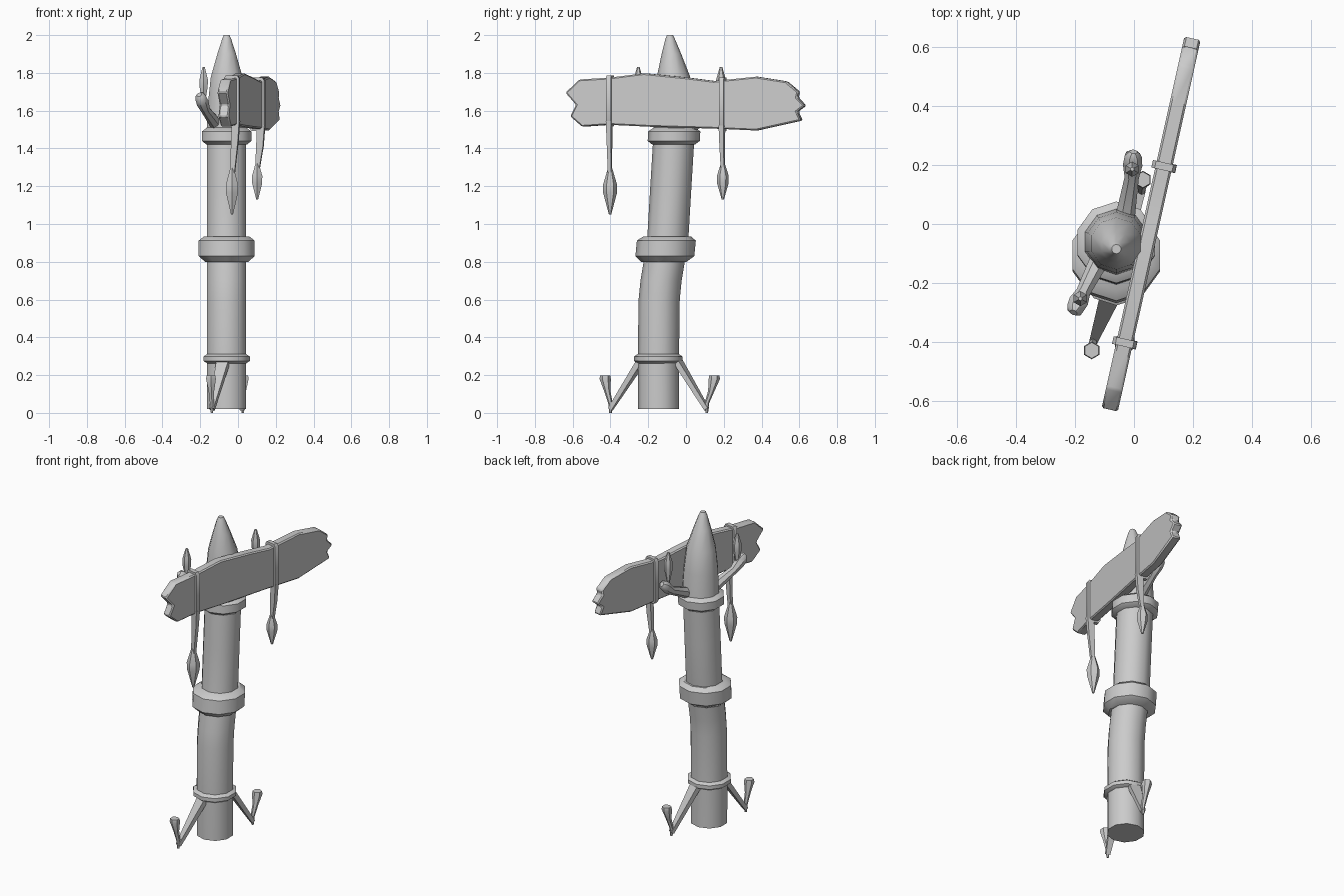
import bpy, bmesh, math
from mathutils import Vector

if "Cube" in bpy.data.objects:
    bpy.data.objects.remove(bpy.data.objects["Cube"])

Z = Vector((0, 0, 1))
ALONG = Vector((0.223, 1, 0)).normalized()      # direction of the board
NORMAL = Vector((ALONG.y, -ALONG.x, 0))         # out of the board's face


def finish(name, bm, angle=40):
    bmesh.ops.recalc_face_normals(bm, faces=bm.faces)
    me = bpy.data.meshes.new(name)
    bm.to_mesh(me)
    bm.free()
    ob = bpy.data.objects.new(name, me)
    bpy.context.collection.objects.link(ob)
    bpy.ops.object.select_all(action='DESELECT')
    ob.select_set(True)
    bpy.context.view_layer.objects.active = ob
    bpy.ops.object.shade_smooth_by_angle(angle=math.radians(angle))
    return ob


def loft(name, rows, n=10, u=Vector((1, 0, 0)), v=Vector((0, 1, 0)), phase=math.pi / 2, angle=40):
    """Skin of rings; each row is (centre, radius along u, radius along v)."""
    bm = bmesh.new()
    rings = []
    for c, ru, rv in rows:
        rings.append([bm.verts.new(Vector(c) + u * ru * math.cos(phase + 2 * math.pi * i / n)
                                   + v * rv * math.sin(phase + 2 * math.pi * i / n)) for i in range(n)])
    for a, b in zip(rings, rings[1:]):
        for i in range(n):
            j = (i + 1) % n
            bm.faces.new((a[i], a[j], b[j], b[i]))
    bm.faces.new(rings[0])
    bm.faces.new(rings[-1])
    return finish(name, bm, angle)


def upright(name, profile):
    """Post part from (z, y centre, radius)."""
    return loft(name, [((-0.06, y, z), r, r) for z, y, r in profile])


def limb(name, pts, n, phase=math.pi / 4):
    """Slanted part; points are (position, half width, half depth)."""
    d = (Vector(pts[-1][0]) - Vector(pts[0][0])).normalized()
    u = d.cross(Z).normalized()
    return loft(name, pts, n, u, d.cross(u), phase)


def crystal(name, x, y, low, mid, high, r):
    loft(name, [((x, y, low), .006, .006), ((x, y, mid - .02), r * .92, r * .92),
                ((x, y, mid + .02), r * .95, r * .95), ((x, y, high), .007, .007)], 6)


# Leaning post, its collars and the pointed cap
upright("post", [(.02, -.145, .109), (.3, -.146, .109), (.6, -.142, .109), (.7, -.132, .109),
                 (.82, -.112, .109), (.93, -.096, .109), (1.2, -.08, .109), (1.48, -.063, .109)])
upright("lower_collar", [(.262, -.147, .108), (.275, -.147, .129), (.298, -.147, .129), (.312, -.147, .108)])
upright("middle_collar", [(.80, -.117, .12), (.83, -.112, .156), (.912, -.104, .156), (.935, -.1, .125)])
upright("upper_collar", [(1.42, -.066, .112), (1.44, -.065, .138), (1.49, -.062, .138), (1.51, -.061, .11)])
upright("pointed_cap", [(1.49, -.06, .112), (1.65, -.063, .103), (1.78, -.066, .088),
                        (1.9, -.077, .052), (1.98, -.084, .025), (2.0, -.085, .016)])

# Weathered board with jagged ends
outline = [(-.56, 1.765), (-.40, 1.775), (-.217, 1.798), (.01, 1.775), (.153, 1.757), (.376, 1.78),
           (.534, 1.755), (.60, 1.70), (.592, 1.67), (.633, 1.627), (.592, 1.595), (.614, 1.548),
           (.376, 1.495), (.153, 1.505), (-.19, 1.515), (-.40, 1.525), (-.545, 1.515),
           (-.608, 1.57), (-.577, 1.63), (-.633, 1.695)]
bm = bmesh.new()
sides = [[bm.verts.new(Vector((.058 + .223 * y, y, z)) + NORMAL * s) for y, z in outline]
         for s in (-.028, .028)]
bm.faces.new(sides[0])
bm.faces.new(sides[1])
for i in range(len(outline)):
    j = (i + 1) % len(outline)
    bm.faces.new((sides[0][i], sides[0][j], sides[1][j], sides[1][i]))
board = finish("board", bm)
bev = board.modifiers.new("soft_edges", 'BEVEL')
bev.width = .007
bev.segments = 1

# Straps around the board, with hanging tails and crystals
for side, y, z0, z1, low, mid, high, r in (("front", -.402, 1.515, 1.787, 1.05, 1.185, 1.31, .04),
                                           ("back", .195, 1.492, 1.775, 1.13, 1.235, 1.33, .033)):
    c = Vector((.058 + .223 * y, y, 0))
    h = math.sqrt(2)
    loft(side + "_strap", [(c + Z * z, rn * h, ra * h) for z, rn, ra in
                           ((z0, .028, .013), (z0 + .02, .041, .013), (z1 - .015, .041, .013), (z1, .03, .013))],
         4, NORMAL, ALONG, math.pi / 4)
    loft(side + "_strap_tail", [(c + NORMAL * .022 + Z * (z0 + .03), .028, .02),
                                (c + NORMAL * .015 + Z * (z0 - .08), .026, .016),
                                (c + Z * (mid + .04), .014, .012)], 4, NORMAL, ALONG, math.pi / 4)
    crystal(side + "_hanging_crystal", c.x, c.y, low, mid, high, r)

# Stubby branches on the cap, each carrying a crystal
for side, a, b, t in (("front", (-.105, -.1, 1.515), (-.172, -.232, 1.605), (-.205, -.3, 1.685)),
                      ("back", (-.035, .0, 1.51), (-.008, .16, 1.58), (-.002, .245, 1.65))):
    a, b, t = Vector(a), Vector(b), Vector(t)
    limb(side + "_branch", [(a, .036, .036), (b, .025, .025), (b.lerp(t, .5), .034, .034),
                            (b.lerp(t, .85), .03, .03), (t, .014, .014)], 7)
    p = b.lerp(t, .3)
    crystal(side + "_branch_crystal", p.x, p.y, 1.63, 1.745, 1.83, .027)

# Tapering braces at the foot, each ending in a flared peg
for side, top, foot, peg in (("front", (-.075, -.23, .285), (-.138, -.40, .02), (-.143, -.428, .18)),
                             ("back", (-.04, -.05, .285), (.025, .11, .02), (.03, .15, .18))):
    limb(side + "_brace", [(top, .05, .022), (foot, .018, .016)], 4)
    f, p = Vector(foot), Vector(peg)
    loft(side + "_peg", [(f - Z * .02, .007, .007), (f + Z * .03, .012, .012), (f.lerp(p, .6), .017, .017),
                         (p, .03, .03), (p + Z * .018, .027, .027)], 6)
